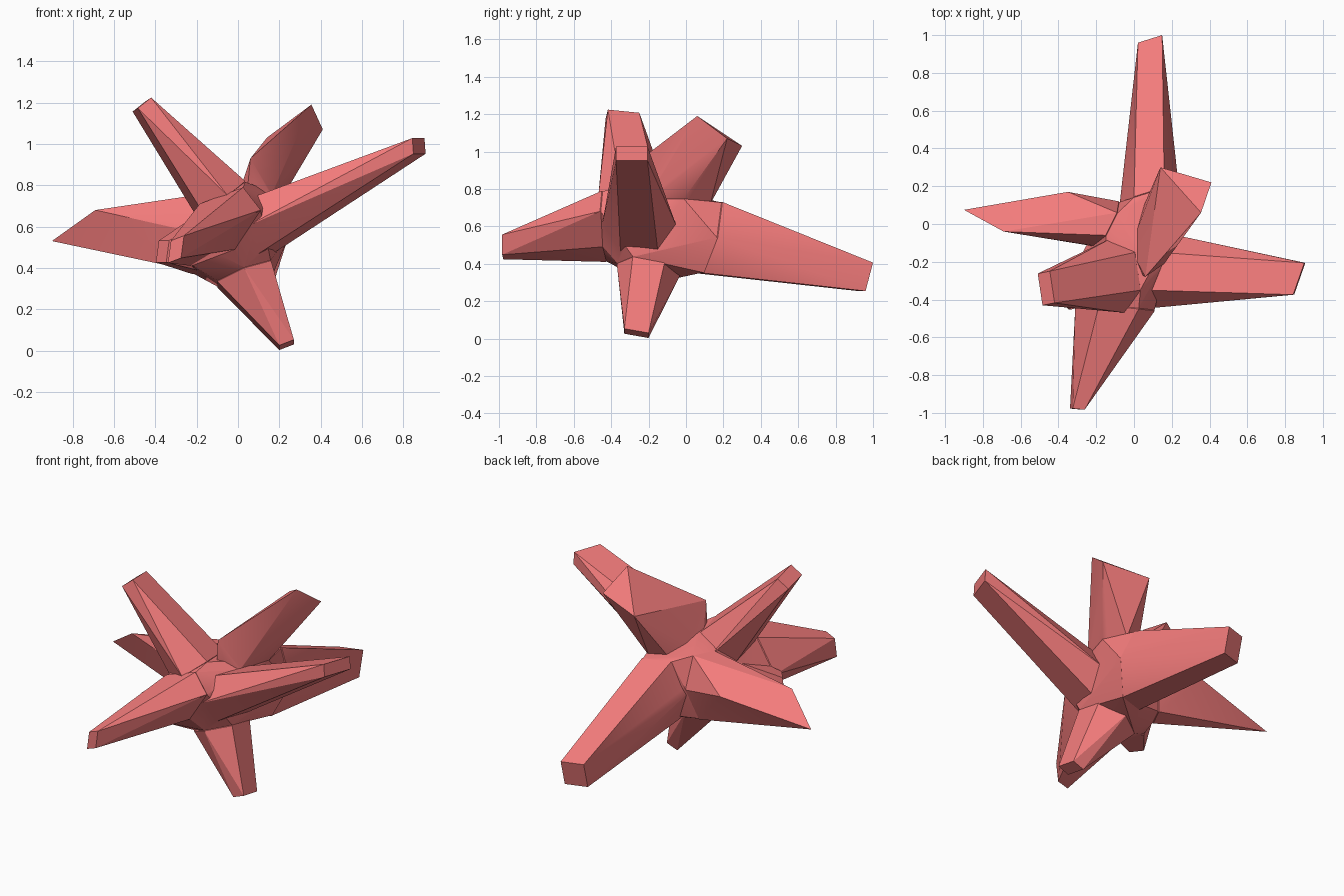
import bpy, bmesh, math
from mathutils import Vector

if "Cube" in bpy.data.objects:
    bpy.data.objects.remove(bpy.data.objects["Cube"])

mat = bpy.data.materials.new("coral")
mat.diffuse_color = (0.9, 0.2, 0.2, 1)
mat.use_nodes = True
mat.node_tree.nodes["Principled BSDF"].inputs["Base Color"].default_value = mat.diffuse_color
heart = Vector((.02, -.15, .57))
arms, roots = [], []


def hull(name, points):
    """Closed faceted solid around a set of points."""
    bm = bmesh.new()
    for p in points:
        bm.verts.new(p)
    bmesh.ops.remove_doubles(bm, verts=bm.verts[:], dist=0.001)
    bmesh.ops.convex_hull(bm, input=bm.verts[:])
    bmesh.ops.delete(bm, geom=[v for v in bm.verts if not v.link_faces], context='VERTS')
    bmesh.ops.recalc_face_normals(bm, faces=bm.faces)
    me = bpy.data.meshes.new(name)
    bm.to_mesh(me)
    bm.free()
    me.materials.append(mat)
    ob = bpy.data.objects.new(name, me)
    bpy.context.collection.objects.link(ob)
    return ob


def arm(name, root, tip, wide, tall, taper, *corners):
    """Six-sided root ring spanned by wide and tall, closing to a four-sided tip."""
    root, tip, wide, tall = map(Vector, (root, tip, wide, tall))
    ring = [root + wide * s for s in (-1, 1)]
    ring += [root + wide * s / 2 + tall * t for s in (-1, 1) for t in (-1, 1)]
    end = [tip + wide * s * taper[0] + tall * t * taper[1] for s in (-1, 1) for t in (-1, 1)]
    roots.extend(ring)
    arms.append(hull(name, ring + end + [heart] + [Vector(c) for c in corners]))


# Long arms to the back and front
arm("back_arm", (.08, .12, .54), (.085, .96, .33), (.16, .05, 0), (0, .05, .19), (.4, .4))
arm("front_arm", (-.1, -.44, .6), (-.3, -.98, .49), (.21, -.02, .08), (.02, 0, .15), (.15, .36))
# Pointed blade to the left
arm("left_blade", (-.14, 0, .57), (-.9, .075, .53), (.06, .12, 0), (.02, 0, .19), (0, 0),
    (-.69, -.04, .68), (-.35, .17, .62))
# Rising arms to the right and upper left
arm("right_arm", (.11, -.25, .6), (.875, -.29, .99), (.07, .2, 0), (-.01, 0, .14), (.42, .27))
arm("upper_left_arm", (-.08, -.27, .73), (-.465, -.34, 1.19), (.03, -.2, .02),
    (.1, .02, .08), (.42, .32))
# Broad blade at upper right
arm("upper_right_blade", (.1, -.07, .72), (.355, .06, 1.19), (.06, .2, 0),
    (.09, -.04, .03), (0, 0), (.41, .22, 1.07), (.14, .3, 1.03), (.06, -.28, .93))
# Leg reaching the ground, and the short stub
arm("lower_leg", (.03, -.2, .37), (.235, -.265, .028), (0, .17, -.03), (.13, 0, .05), (.38, .27))
arm("stub_arm", (-.15, -.24, .52), (-.365, -.42, .48), (.1, -.13, 0), (.02, 0, .15), (.25, .35))

# Core filling the space between all the root rings
body = hull("spiky_body", [heart + (p - heart) * .985 for p in roots])

# Fuse the arms into the core
for a in arms:
    mod = body.modifiers.new(a.name, 'BOOLEAN')
    mod.operation = 'UNION'
    mod.solver = 'EXACT'
    mod.object = a
bpy.context.view_layer.update()
dg = bpy.context.evaluated_depsgraph_get()
fused = bpy.data.meshes.new_from_object(body.evaluated_get(dg))
body.modifiers.clear()
body.data = fused
for a in arms:
    bpy.data.objects.remove(a)

# Soft core, crisp arm edges
bpy.ops.object.select_all(action='DESELECT')
bpy.context.view_layer.objects.active = body
body.select_set(True)
bpy.ops.object.shade_smooth_by_angle(angle=math.radians(25))
